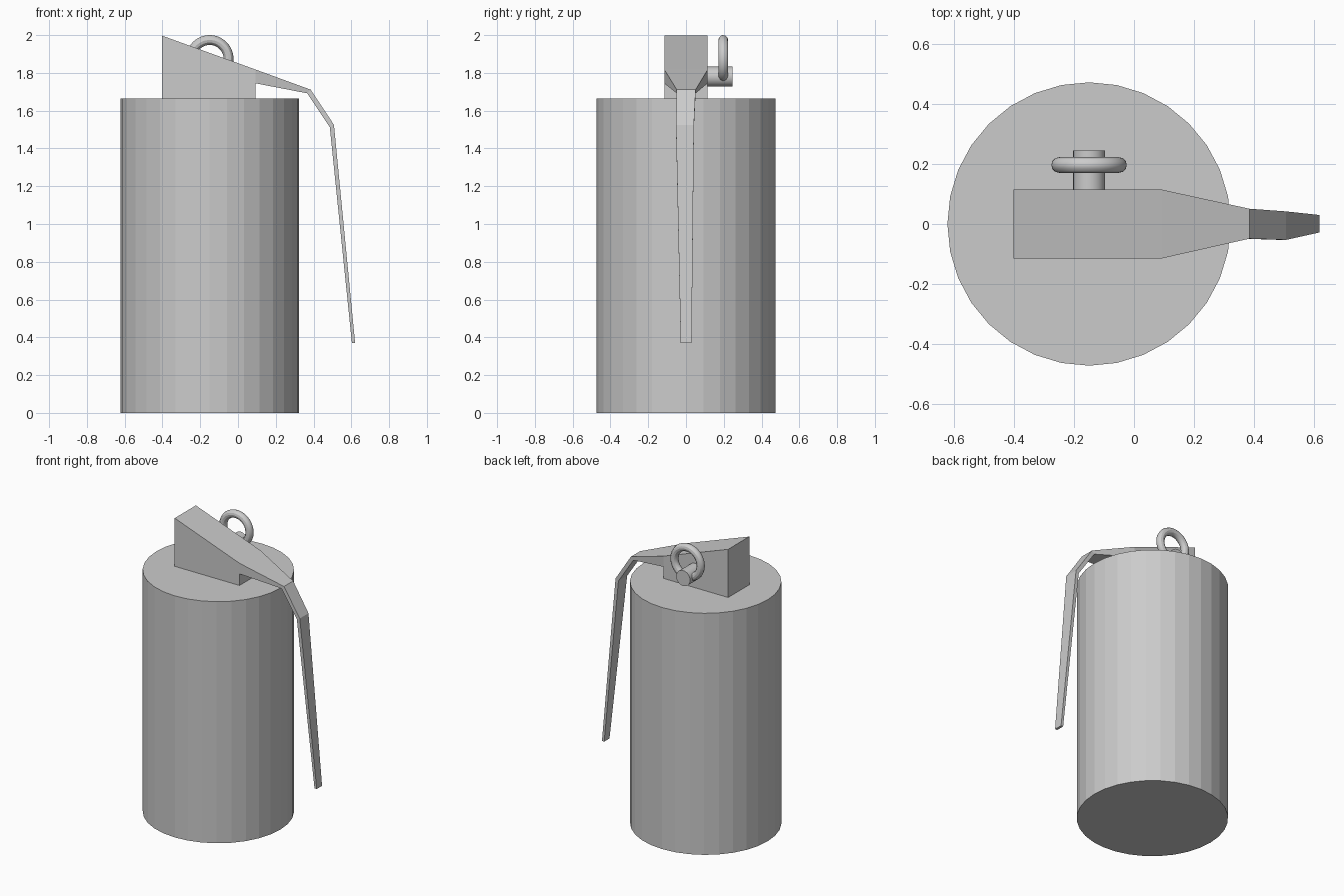
import bpy, bmesh
from math import pi

if "Cube" in bpy.data.objects:
    bpy.data.objects.remove(bpy.data.objects["Cube"])

CX = -0.15  # axis of the body


def finish(name, smooth=False):
    ob = bpy.context.object
    ob.name = ob.data.name = name
    if smooth:
        bpy.ops.object.shade_smooth_by_angle(angle=pi / 6)
    return ob


# Body: 32-sided canister
bpy.ops.mesh.primitive_cylinder_add(vertices=32, radius=0.473, depth=1.665,
                                    location=(CX, 0, 1.665 / 2))
finish("body")

# Head block and safety lever: side outline (x, z) with y limits at each point
wide, neck, bend, tip = (-0.115, 0.115), (-0.049, 0.051), (-0.053, 0.042), (-0.028, 0.03)
outline = [
    (-0.402, 1.665, wide), (-0.402, 1.997, wide), (0.092, 1.818, wide),
    (0.385, 1.711, neck), (0.508, 1.525, bend), (0.62, 0.37, tip),
    (0.603, 0.37, tip), (0.486, 1.513, bend), (0.366, 1.692, neck),
    (0.092, 1.745, wide), (0.092, 1.665, wide),
]
bm = bmesh.new()
front, back = [[bm.verts.new((x, w[s], z)) for x, z, w in outline] for s in (0, 1)]
n = len(outline)
for i in range(n):
    j = (i + 1) % n
    bm.faces.new((front[i], front[j], back[j], back[i]))
for side in (front, back):
    bm.faces.new([side[i] for i in (0, 1, 2, 9, 10)])
    for i in (2, 3, 4):
        bm.faces.new([side[k] for k in (i, i + 1, 10 - i, 11 - i)])
bmesh.ops.recalc_face_normals(bm, faces=bm.faces)
mesh = bpy.data.meshes.new("head_and_lever")
bm.to_mesh(mesh)
bm.free()
bpy.context.collection.objects.link(bpy.data.objects.new("head_and_lever", mesh))

# Pin stub on the back of the head
bpy.ops.mesh.primitive_cylinder_add(vertices=32, radius=0.053, depth=0.145,
                                    location=(CX, 0.1725, 1.78), rotation=(pi / 2, 0, 0))
finish("pin", True)

# Pull ring through the pin
bpy.ops.mesh.primitive_torus_add(major_radius=0.1, minor_radius=0.026,
                                 major_segments=48, minor_segments=12,
                                 location=(CX, 0.197, 1.874), rotation=(pi / 2, 0, 0))
finish("pull_ring", True)
